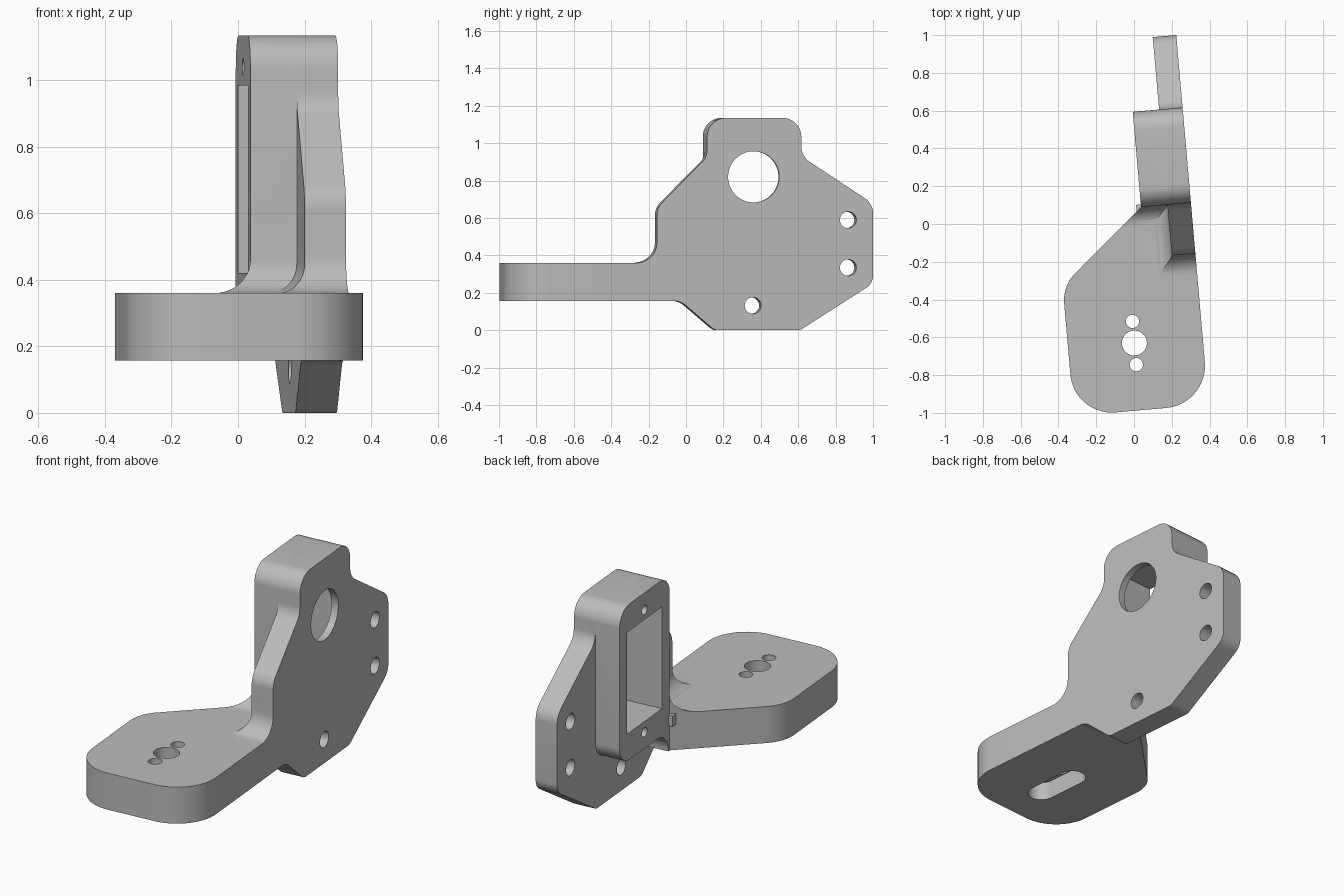
import bpy, bmesh, math
from mathutils import Vector

cube = bpy.data.objects.get("Cube")
if cube:
    bpy.data.objects.remove(cube, do_unlink=True)

grey = bpy.data.materials.new("matte grey")
grey.use_nodes = True
grey.diffuse_color = (0.5, 0.5, 0.5, 1)
grey.node_tree.nodes["Principled BSDF"].inputs["Base Color"].default_value = (0.5, 0.5, 0.5, 1)


def rounded(corners, steps=10):
    """Outline from (a, b, radius) corners; the radius is optional."""
    out = []
    n = len(corners)
    for i, c in enumerate(corners):
        p = Vector(c[:2])
        if len(c) < 3:
            out.append(p)
            continue
        d1 = (Vector(corners[i - 1][:2]) - p).normalized()
        d2 = (Vector(corners[(i + 1) % n][:2]) - p).normalized()
        half = d1.angle(d2) / 2
        centre = p + (d1 + d2).normalized() * c[2] / math.sin(half)
        t = c[2] / math.tan(half)
        s, e = p + d1 * t - centre, p + d2 * t - centre
        sweep = s.angle(e)
        for k in range(steps + 1):
            f = k / steps
            out.append(centre + (s * math.sin((1 - f) * sweep) + e * math.sin(f * sweep)) / math.sin(sweep))
    return out


def prism(name, outline, axis, lo, hi):
    """Extrude a flat outline along one axis."""
    place = {"x": lambda a, b, h: (h, a, b),
             "y": lambda a, b, h: (a, h, b),
             "z": lambda a, b, h: (a, b, h)}[axis]
    bm = bmesh.new()
    low, high = [[bm.verts.new(place(p[0], p[1], h)) for p in outline] for h in (lo, hi)]
    bm.faces.new(low)
    bm.faces.new(high)
    for i in range(len(low)):
        bm.faces.new((low[i - 1], low[i], high[i], high[i - 1]))
    bmesh.ops.recalc_face_normals(bm, faces=bm.faces)
    mesh = bpy.data.meshes.new(name)
    bm.to_mesh(mesh)
    bm.free()
    mesh.materials.append(grey)
    ob = bpy.data.objects.new(name, mesh)
    bpy.context.collection.objects.link(ob)
    return ob


def hole(a, b, r, axis, lo, hi, n=40):
    ring = [(a + r * math.cos(k * math.tau / n), b + r * math.sin(k * math.tau / n)) for k in range(n)]
    return prism("hole_cutter", ring, axis, lo, hi)


def combine(target, other, operation):
    mod = target.modifiers.new("combine", "BOOLEAN")
    mod.operation, mod.solver, mod.object = operation, "EXACT", other
    bpy.context.view_layer.objects.active = target
    bpy.ops.object.modifier_apply(modifier=mod.name)
    bpy.data.objects.remove(other, do_unlink=True)


OUT, INNER, FACE = 0.31, 0.185, 0.045     # side plate faces and block face
LOW, TOP, PEAK = 0.157, 0.36, 1.135       # foot underside, foot top, block top
FRONT, BACK = 0.086, 0.592                # block ends
MID = (FRONT + BACK) / 2

# Upright side plate
plate_outline = rounded([
    (-0.4, LOW), (-0.4, TOP), (-0.183, TOP, 0.11), (-0.183, 0.655, 0.1),
    (FRONT, 0.925, 0.1), (FRONT, PEAK, 0.1), (BACK, PEAK, 0.1), (BACK, 0.93, 0.1),
    (0.977, 0.677, 0.1), (0.977, 0.25, 0.08), (0.585, 0, 0.06), (0.127, 0, 0.06),
    (-0.057, LOW, 0.1)])
body = prism("mounting_bracket", plate_outline, "x", INNER, OUT)

# Pocketed block
block = prism("pocket_block", rounded([
    (FRONT, LOW), (0.1, LOW), (0.1, 0.27, 0.11), (BACK, 0.27, 0.1),
    (BACK, PEAK, 0.1), (FRONT, PEAK, 0.1)]), "x", FACE, 0.2)

# Horizontal foot
foot_outline = rounded([
    (OUT, 0.1), (FACE, 0.1), (FACE, FRONT), (-0.405, -0.294, 0.2),
    (-0.405, -0.985, 0.22), (OUT, -0.985, 0.225)], 16)
foot = prism("foot", foot_outline, "z", LOW, TOP)

# Fillet in front of the block, trimmed to the foot outline
block_fillet = prism("block_fillet", rounded([
    (-0.2, 0.3), (-0.2, TOP), (FRONT, TOP, 0.1), (FRONT, 0.6), (0.095, 0.6), (0.095, 0.3)]),
    "x", -0.3, 0.25)
combine(block_fillet, prism("trim", foot_outline, "z", 0.2, 0.9), "INTERSECT")

# Fillet along the plate's inner side, trimmed to the plate outline
plate_fillet = prism("plate_fillet", rounded([
    (0.02, 0.3), (0.02, TOP), (INNER, TOP, 0.09), (INNER, 0.6), (0.2, 0.6), (0.2, 0.3)]),
    "y", -0.38, 0.1)
combine(plate_fillet, prism("trim", plate_outline, "x", -0.2, 0.5), "INTERSECT")

for part in (block, foot, block_fillet, plate_fillet):
    combine(body, part, "UNION")

# Rectangular pocket, shaft opening and screw holes in the block
cutters = [
    prism("pocket_cutter", [(MID - 0.175, 0.42), (MID + 0.175, 0.42),
                            (MID + 0.175, 0.985), (MID - 0.175, 0.985)], "x", -0.5, 0.27),
    hole(MID - 0.003, 0.82, 0.137, "x", 0.2, 0.5, 64),
    hole(MID, 1.04, 0.026, "x", -0.1, 0.17),
    hole(MID, 0.36, 0.026, "x", -0.1, 0.17)]

# Plate bolt holes
for y, z in ((0.332, 0.132), (0.843, 0.335), (0.843, 0.59)):
    cutters.append(hole(y, z, 0.044, "x", 0.1, 0.5))

# Foot holes and the slot beneath them
HX, HY, PITCH = -0.053, -0.628, 0.115
for dy, r in ((-PITCH, 0.035), (0, 0.066), (PITCH, 0.035)):
    cutters.append(hole(HX, HY + dy, r, "z", 0.1, 0.5))
slot = []
for k in range(42):
    a = math.pi * (k if k < 21 else k - 1) / 20
    slot.append((HX + 0.07 * math.cos(a), HY + (PITCH if k < 21 else -PITCH) + 0.07 * math.sin(a)))
cutters.append(prism("slot_cutter", slot, "z", 0.05, 0.26))

for cutter in cutters:
    combine(body, cutter, "DIFFERENCE")

# Turn the whole bracket slightly and shade it
body.rotation_euler.z = math.radians(5)
bpy.ops.object.select_all(action="DESELECT")
body.select_set(True)
bpy.context.view_layer.objects.active = body
bpy.ops.object.transform_apply(location=False, rotation=True, scale=False)
bpy.ops.object.shade_smooth_by_angle(angle=math.radians(25))
